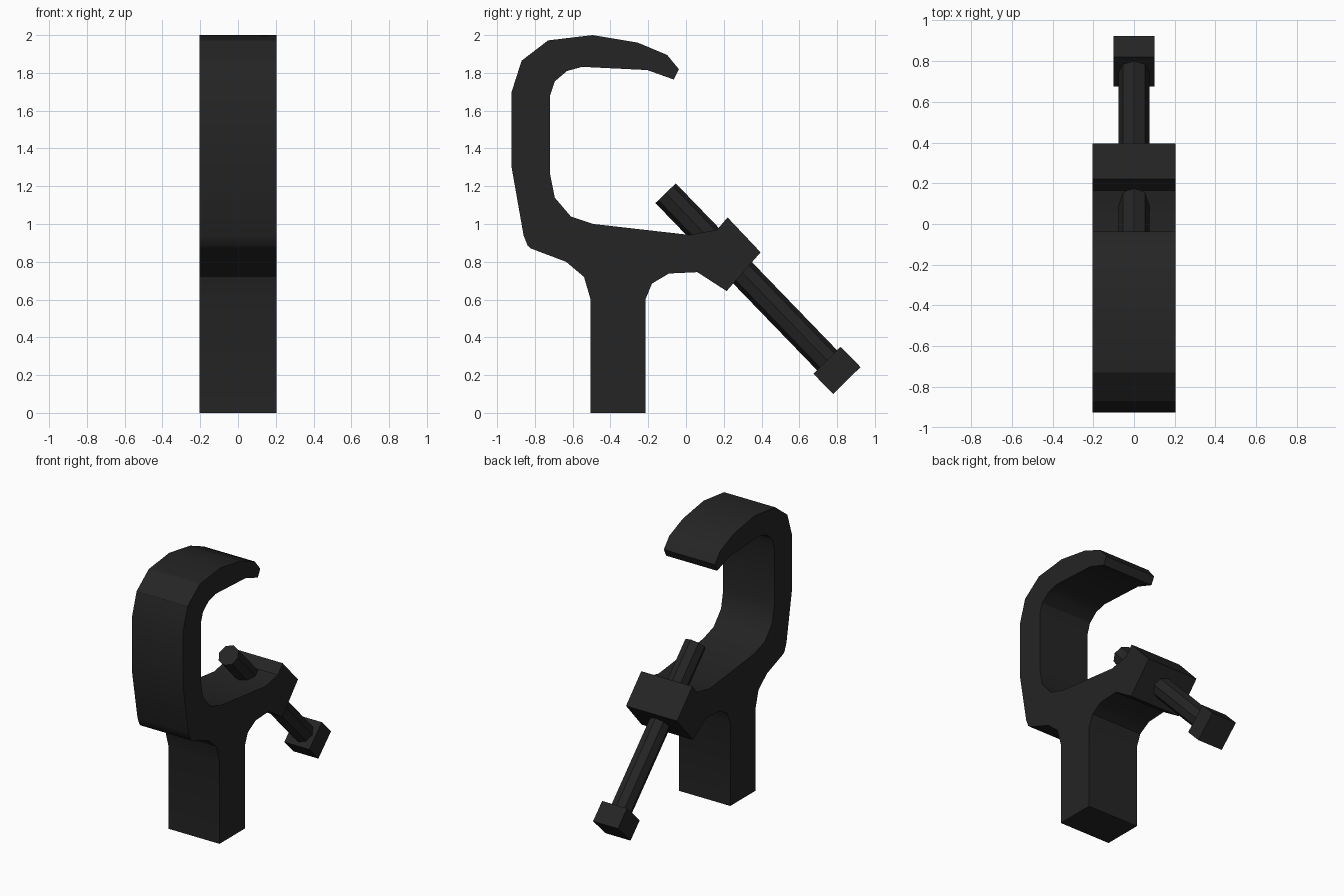
import bpy
import bmesh
import math
from mathutils import Matrix, Vector

cube = bpy.data.objects.get("Cube")
if cube:
    bpy.data.objects.remove(cube, do_unlink=True)

COLOUR = (0.018, 0.018, 0.018, 1)
black = bpy.data.materials.new("black metal")
black.diffuse_color = COLOUR
black.use_nodes = True
black.node_tree.nodes["Principled BSDF"].inputs["Base Color"].default_value = COLOUR


def add_object(name, bm):
    """Turn a bmesh into a linked object with the shared material."""
    bmesh.ops.recalc_face_normals(bm, faces=bm.faces)
    mesh = bpy.data.meshes.new(name)
    bm.to_mesh(mesh)
    bm.free()
    mesh.materials.append(black)
    obj = bpy.data.objects.new(name, mesh)
    bpy.context.collection.objects.link(obj)
    return obj


# Clamp body: side outline (y, z) extruded across the width
HALF_WIDTH = 0.205
stem_and_back = [(-.505, 0), (-.505, .6), (-.54, .72), (-.635, .8), (-.82, .87),
                 (-.838, .885), (-.86, .94), (-.925, 1.31), (-.923, 1.7)]
hook_outside = [(-.87, 1.865), (-.73, 1.972), (-.495, 2), (-.255, 1.96),
                (-.1, 1.895), (-.038, 1.82), (-.065, 1.765)]
hook_inside = [(-.205, 1.815), (-.55, 1.832), (-.63, 1.81), (-.695, 1.755), (-.72, 1.68),
               (-.72, 1.265), (-.695, 1.14), (-.61, 1.04), (-.49, 1)]
lower_jaw = [(.02, .942), (.165, .97), (.22, 1.035), (.395, .85), (.215, .645),
             (.06, .745), (-.09, .738), (-.18, .685), (-.215, .6), (-.215, 0)]

bm = bmesh.new()
outline = stem_and_back + hook_outside + hook_inside + lower_jaw
side = bm.faces.new([bm.verts.new((-HALF_WIDTH, y, z)) for y, z in outline])
extruded = bmesh.ops.extrude_face_region(bm, geom=[side])["geom"]
bmesh.ops.translate(bm, vec=(2 * HALF_WIDTH, 0, 0),
                    verts=[v for v in extruded if isinstance(v, bmesh.types.BMVert)])
body = add_object("clamp_body", bm)

# Bolt: octagonal shaft running through the jaw
tip, end = Vector((0, -.108, 1.163)), Vector((0, .76, .265))
axis = end - tip
turn = axis.to_track_quat('Z', 'Y').to_matrix().to_4x4()
bm = bmesh.new()
bmesh.ops.create_cone(bm, cap_ends=True, segments=8, radius1=.075, radius2=.075,
                      depth=axis.length,
                      matrix=Matrix.Translation((tip + end) / 2) @ turn)
add_object("bolt_shaft", bm)

# Bolt head: square block on the outer end
bm = bmesh.new()
bmesh.ops.create_cube(bm, size=1, matrix=Matrix.Translation((0, .799, .225))
                      @ Matrix.Rotation(math.radians(-45.5), 4, 'X')
                      @ Matrix.Diagonal((.2, .15, .203, 1)))
add_object("bolt_head", bm)

# Soften the shallow bends of the body only
bpy.context.view_layer.objects.active = body
body.select_set(True)
bpy.ops.object.shade_smooth_by_angle(angle=math.radians(30))
